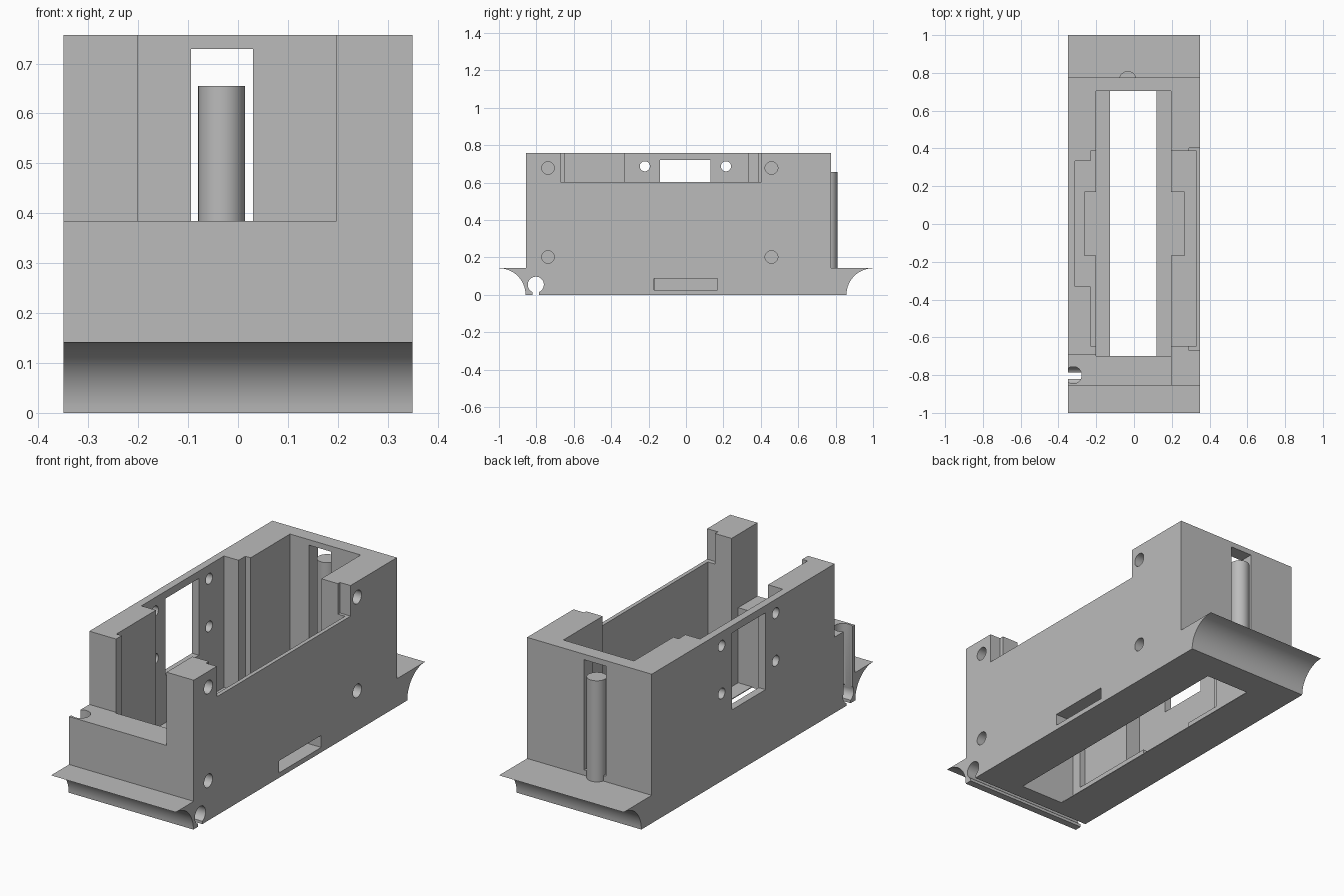
import bpy
import bmesh
from math import sin, cos, pi
from mathutils import Matrix

if "Cube" in bpy.data.objects:
    bpy.data.objects.remove(bpy.data.objects["Cube"])

HALF = 0.35      # half width
TOP = 0.757      # body height
WING = 0.142     # height and reach of the curved flanges
FLOOR = 0.004    # thin bottom plate

grey = bpy.data.materials.new("plain grey")
grey.use_nodes = True
colour = (0.5, 0.5, 0.5, 1)
grey.diffuse_color = colour
grey.node_tree.nodes["Principled BSDF"].inputs["Base Color"].default_value = colour


def make_object(name, bm):
    bmesh.ops.recalc_face_normals(bm, faces=bm.faces)
    mesh = bpy.data.meshes.new(name)
    bm.to_mesh(mesh)
    bm.free()
    mesh.materials.append(grey)
    obj = bpy.data.objects.new(name, mesh)
    bpy.context.collection.objects.link(obj)
    return obj


def activate(obj):
    bpy.ops.object.select_all(action='DESELECT')
    obj.select_set(True)
    bpy.context.view_layer.objects.active = obj


def box(name, x, y, z):
    bm = bmesh.new()
    bmesh.ops.create_cube(bm, size=1)
    for v in bm.verts:
        for i, (low, high) in enumerate((x, y, z)):
            v.co[i] = low if v.co[i] < 0 else high
    return make_object(name, bm)


def cylinder(name, radius, length, centre, axis='Z'):
    bm = bmesh.new()
    bmesh.ops.create_cone(bm, cap_ends=True, segments=32, radius1=radius,
                          radius2=radius, depth=length)
    turn = Matrix.Rotation(pi / 2, 4, 'Y') if axis == 'X' else Matrix()
    bm.transform(Matrix.Translation(centre) @ turn)
    return make_object(name, bm)


def cut(target, cutter):
    cutter.hide_render = True
    mod = target.modifiers.new("cut", 'BOOLEAN')
    mod.operation = 'DIFFERENCE'
    mod.solver = 'EXACT'
    mod.object = cutter
    activate(target)
    bpy.ops.object.modifier_apply(modifier=mod.name)
    bpy.data.objects.remove(cutter)


def cut_box(x, y, z):
    cut(housing, box("cutter", x, y, z))


def cut_hole(radius, length, centre, axis='Z'):
    cut(housing, cylinder("cutter", radius, length, centre, axis))


# Housing: side profile with concave flanges, extruded across the width
arc = [(1 - WING * sin(a), WING * cos(a))
       for a in (i * pi / 32 for i in range(17))]
profile = [(-0.855, TOP), (-0.855, WING)]
profile += [(-y, z) for y, z in arc]
profile += list(reversed(arc))
profile += [(0.775, WING), (0.775, TOP)]
bm = bmesh.new()
face = bm.faces.new([bm.verts.new((-HALF, y, z)) for y, z in profile])
side = bmesh.ops.extrude_face_region(bm, geom=[face])
bmesh.ops.translate(bm, vec=(2 * HALF, 0, 0),
                    verts=[g for g in side["geom"] if isinstance(g, bmesh.types.BMVert)])
housing = make_object("housing", bm)

# Main cavity and the opening in the thin floor
cut_box((-0.2, 0.197), (-0.7, 0.703), (FLOOR, 1))
cut_box((-0.128, 0.12), (-0.7, 0.703), (-0.1, 0.1))

# Low front wall beside the tall corner post
cut_box((-0.5, 0.197), (-1.1, -0.693), (0.385, 1))

# Recesses inside both side walls
cut_box((0.15, 0.33), (-0.647, 0.387), (0.09, 1))
cut_box((-0.23, -0.15), (-0.647, 0.387), (0.09, 1))
cut_box((-0.312, -0.15), (-0.33, 0.333), (0.09, 1))
cut_box((-0.262, 0.268), (-0.167, 0.17), (FLOOR, 0.2))

# Lowered rim of one side wall, with grooves in the posts
cut_box((0.29, 0.5), (-0.67, 0.403), (0.602, 1))

# Cable slot low in the same wall
cut_box((0.25, 0.5), (-0.172, 0.168), (0.025, 0.086))

# Window and its four mounting holes in the other wall
cut_box((-0.5, -0.25), (-0.138, 0.132), (0.33, 0.72))
for y in (-0.22, 0.214):
    for z in (0.445, 0.687):
        cut_hole(0.027, 0.3, (-0.35, y, z), 'X')

# Blind screw holes
for y in (-0.738, 0.457):
    for z in (0.202, 0.678):
        cut_hole(0.034, 0.2, (0.36, y, z), 'X')

# Slot in the back wall
cut_box((-0.094, 0.03), (0.65, 0.9), (0.17, 0.729))

# Keyhole channels along the front foot and up the corner
cut_hole(0.043, 1, (0, -0.803, 0.054), 'X')
cut_box((-0.5, 0.5), (-0.821, -0.786), (-0.1, 0.05))
cut_hole(0.045, 0.45, (-0.322, -0.8, 0.275))

# Upright pin standing in the back slot
pin = cylinder("back_pin", 0.047, 0.515, (-0.033, 0.762, 0.398))

for obj in (housing, pin):
    activate(obj)
    bpy.ops.object.shade_smooth_by_angle()
